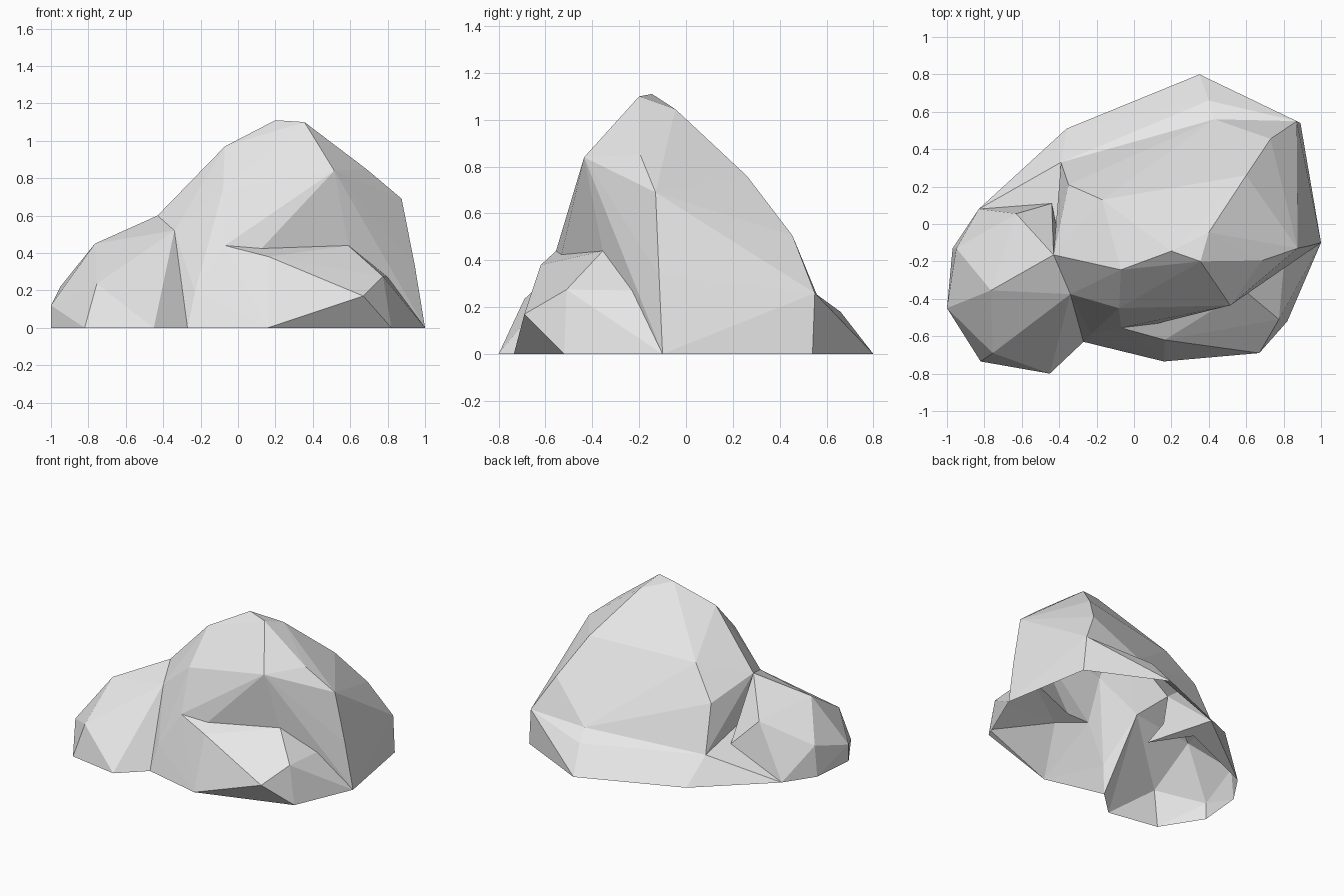
import bpy
import bmesh

old = bpy.data.objects.get("Cube")
if old:
    bpy.data.objects.remove(old, do_unlink=True)

stone = bpy.data.materials.new("pale_grey_stone")
stone.use_nodes = True
stone.diffuse_color = (0.8, 0.8, 0.8, 1)
stone.node_tree.nodes["Principled BSDF"].inputs["Base Color"].default_value = (0.8, 0.8, 0.8, 1)


def ground(*corners):
    """Footprint corners resting on the ground."""
    return [(x, y, 0) for x, y in corners]


def make_lump(name, corners):
    """Faceted convex lump of stone stretched around its corner points."""
    bm = bmesh.new()
    for corner in corners:
        bm.verts.new(corner)
    hull = bmesh.ops.convex_hull(bm, input=bm.verts[:])
    spare = {g for g in hull["geom_interior"] + hull["geom_unused"]
             if isinstance(g, bmesh.types.BMVert)}
    bmesh.ops.delete(bm, geom=list(spare), context="VERTS")
    bmesh.ops.recalc_face_normals(bm, faces=bm.faces[:])
    mesh = bpy.data.meshes.new(name)
    bm.to_mesh(mesh)
    bm.free()
    mesh.materials.append(stone)
    lump = bpy.data.objects.new(name, mesh)
    bpy.context.collection.objects.link(lump)
    return lump


# Corners where neighbouring lumps meet
front_ledge = [(-0.07, -0.555, 0.44), (0.59, -0.355, 0.44)]
back_ledge = [(-0.39, 0.33, 0.18), (0.43, 0.56, 0.25), (0.87, 0.55, 0.26)]
saddle = [(-0.43, -0.165, 0.6), (-0.34, -0.375, 0.52)]
crease = [(-0.23, -0.59, 0.19)]
east_foot = ground((1, -0.1))
crease_foot = ground((-0.27, -0.63))
west_foot = ground((-0.83, 0.08))

# Tall boulder: crown, then shoulders, then back
crown = [(0.2, -0.145, 1.11), (0.355, -0.2, 1.1), (0.4, -0.045, 1.045),
         (-0.07, -0.245, 0.97)]
shoulders = [(0.515, -0.435, 0.84), (0.685, -0.195, 0.85), (0.875, -0.13, 0.69),
             (0.945, -0.115, 0.335), (-0.08, -0.45, 0.74)]
back = [(0.6, 0.26, 0.76), (0.73, 0.455, 0.505), (0.12, 0.38, 0.42),
        (-0.17, 0.13, 0.72), (-0.35, 0.21, 0.5)]
rock = make_lump("rock", crown + shoulders + back + front_ledge + back_ledge
                 + saddle + crease + east_foot + crease_foot)

# Spreading base with a ledge in front and a skirt behind
ledge_rim = [(0.165, -0.62, 0.38), (0.67, -0.69, 0.17), (0.775, -0.51, 0.275),
             (0.4, 0.66, 0.18)]
base_foot = ground((0.16, -0.735), (0.82, -0.52), (0.89, 0.54),
                   (0.35, 0.8), (-0.36, 0.51))
base = make_lump("rock_base", ledge_rim + base_foot + front_ledge + back_ledge
                 + crease + east_foot + crease_foot + west_foot)

# Low side lump
side_top = [(-0.765, -0.355, 0.45), (-0.755, -0.69, 0.235), (-1, -0.45, 0.12),
            (-0.95, -0.13, 0.22), (-0.63, 0.055, 0.385), (-0.44, 0.11, 0.19),
            (-0.36, -0.58, 0.19)]
side_foot = ground((-0.97, -0.13), (-1, -0.45), (-0.82, -0.735), (-0.45, -0.8))
side = make_lump("rock_side", side_top + side_foot + saddle + crease_foot + west_foot)

# Fuse the lumps into one shell
bpy.context.view_layer.objects.active = rock
for lump in (base, side):
    fuse = rock.modifiers.new("fuse", "BOOLEAN")
    fuse.operation = "UNION"
    fuse.solver = "EXACT"
    fuse.object = lump
    bpy.ops.object.modifier_apply(modifier=fuse.name)
    bpy.data.objects.remove(lump, do_unlink=True)

# Leave the underside open
bm = bmesh.new()
bm.from_mesh(rock.data)
under = [f for f in bm.faces if all(v.co.z < 0.001 for v in f.verts)]
bmesh.ops.delete(bm, geom=under, context="FACES")
bm.to_mesh(rock.data)
bm.free()
